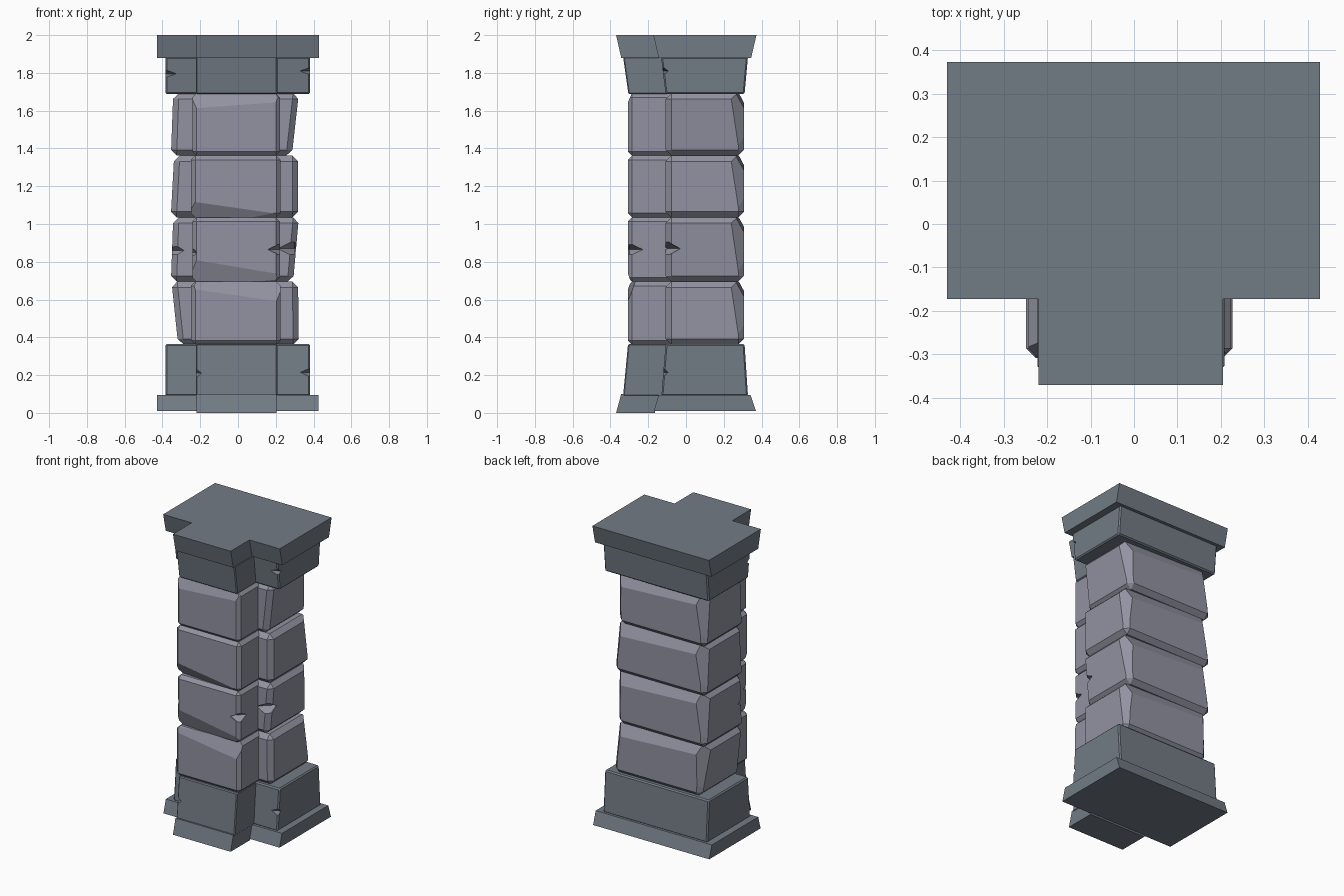
import bpy, bmesh
from mathutils import Vector

if "Cube" in bpy.data.objects:
    bpy.data.objects.remove(bpy.data.objects["Cube"])


def material(name, rgb):
    m = bpy.data.materials.new(name)
    m.diffuse_color = (*rgb, 1)
    m.use_nodes = True
    m.node_tree.nodes["Principled BSDF"].inputs["Base Color"].default_value = m.diffuse_color
    return m


TRIM = material("dark_trim_stone", (0.17, 0.20, 0.235))
STONE = material("shaft_stone", (0.29, 0.29, 0.36))


def finish(bm, name, mat):
    bmesh.ops.recalc_face_normals(bm, faces=bm.faces)
    me = bpy.data.meshes.new(name)
    bm.to_mesh(me)
    bm.free()
    ob = bpy.data.objects.new(name, me)
    bpy.context.collection.objects.link(ob)
    if mat:
        me.materials.append(mat)
    return ob


def block(name, bot, top, z0, z1, mat, bevel=0.0, cuts=()):
    """Tapered block; bot and top are (x0, x1, y0, y1). Each cut is three points of a plane."""
    bm = bmesh.new()
    bmesh.ops.create_cube(bm, size=2)
    for v in bm.verts:
        r, z = (top, z1) if v.co.z > 0 else (bot, z0)
        v.co = (r[v.co.x > 0], r[2 + (v.co.y > 0)], z)
    if bevel:
        bmesh.ops.bevel(bm, geom=list(bm.edges), offset=bevel, segments=1,
                        profile=0.5, affect='EDGES')
    centre = Vector(((bot[0] + bot[1]) / 2, (bot[2] + bot[3]) / 2, (z0 + z1) / 2))
    for pts in cuts:
        a, b, c = map(Vector, pts)
        n = (b - a).cross(c - a).normalized()
        if n.dot(centre - a) > 0:
            n = -n
        res = bmesh.ops.bisect_plane(bm, geom=bm.verts[:] + bm.edges[:] + bm.faces[:],
                                     plane_co=a, plane_no=n, clear_outer=True)
        rim = [e for e in res["geom_cut"] if isinstance(e, bmesh.types.BMEdge)]
        if len(rim) > 2:
            bmesh.ops.contextual_create(bm, geom=rim)
    return finish(bm, name, mat)


def chip(ob, at, rx, ry, rz):
    """Diamond-shaped chip knocked out of a corner."""
    bm = bmesh.new()
    for i, r in enumerate((rx, ry, rz)):
        for s in (-r, r):
            p = Vector(at)
            p[i] += s
            bm.verts.new(p)
    bmesh.ops.convex_hull(bm, input=bm.verts)
    cutter = finish(bm, "chip_cutter", None)
    cutter.hide_render = True
    mod = ob.modifiers.new("chip", 'BOOLEAN')
    mod.operation, mod.solver, mod.object = 'DIFFERENCE', 'EXACT', cutter
    bpy.context.view_layer.objects.active = ob
    bpy.ops.object.modifier_apply(modifier=mod.name)
    bpy.data.objects.remove(cutter)


PX = (-0.22, 0.205)   # pilaster width

# Plinth and top slab, each with its front projection
block("plinth", (-.43, .425, -.17, .37), (-.43, .425, -.145, .342), .01, .095, TRIM)
block("plinth_front", (*PX, -.37, -.165), (*PX, -.343, -.14), 0, .1, TRIM)
block("cap_slab", (-.43, .428, -.145, .345), (-.43, .428, -.173, .373), 1.88, 2, TRIM)
block("cap_slab_front", (*PX, -.343, -.145), (*PX, -.37, -.173), 1.88, 2, TRIM)

# Base block and capital block
base = block("base_block", (-.385, .382, -.13, .328), (-.385, .382, -.108, .31),
             .09, .365, TRIM, .008)
base_front = block("base_block_front", (-.222, .208, -.333, 0), (-.222, .208, -.307, 0),
                   .09, .365, TRIM, .006)
capital = block("capital_block", (-.385, .382, -.108, .31), (-.385, .382, -.132, .328),
                1.688, 1.885, TRIM, .008)
block("capital_block_front", (-.222, .208, -.305, 0), (-.222, .208, -.333, 0),
      1.688, 1.885, TRIM, .006)
chip(base, (.385, -.125, .215), .065, .03, .03)
chip(base_front, (-.222, -.322, .21), .03, .03, .025)
chip(capital, (.385, -.122, 1.81), .06, .03, .022)
chip(capital, (-.385, -.122, 1.795), .06, .03, .022)

# Rough shaft stones: z range, bottom x range, top x range, slanted face line (left z, right z)
courses = [
    (.362, .695, (-.317, .322), (-.352, .318), (.69, .63)),
    (.695, 1.035, (-.355, .292), (-.343, .322), (.80, .73)),
    (1.035, 1.362, (-.356, .318), (-.338, .318), (1.11, 1.05)),
    (1.362, 1.692, (-.355, .285), (-.343, .322), (1.65, 1.68)),
]
Y0, Y1 = -.108, .307
for i, (z0, z1, b, t, (zl, zr)) in enumerate(courses, 1):
    # chiselled back corners, wide at the top and narrow at the bottom
    cuts = [((t[k], .235, z1), (b[k], .285, z0), (t[k] * .82, Y1, z1)) for k in (0, 1)]
    # sloping back top edge
    cuts.append(((-.3, Y1, z1 - .05), (.3, Y1, z1 - .08), (0, Y1 - .035, z1)))
    stone = block(f"shaft_stone_{i}", (*b, Y0, Y1), (*t, Y0, Y1), z0, z1, STONE, .03, cuts)
    # front pilaster stone with a slanted chisel line across its face
    edge = z1 if zl - z0 > .17 else z0
    face = [((-.22, -.305, zl if edge == z0 else zl - .03), (.2, -.305, zr if edge == z0 else zr - .03),
             (0, -.28, edge))]
    px = (-.248, .226) if i % 2 else (-.242, .222)
    front = block(f"pilaster_stone_{i}", (*px, -.308, 0), (*px, -.308, 0),
                  z0, z1, STONE, .022, face)
    if i == 2:
        chip(front, (.225, -.3, .865), .075, .075, .035)
        chip(front, (-.245, -.3, .85), .03, .05, .03)
        chip(stone, (.3, Y0, .87), .09, .085, .045)
        chip(stone, (-.35, Y0, .86), .065, .06, .04)
